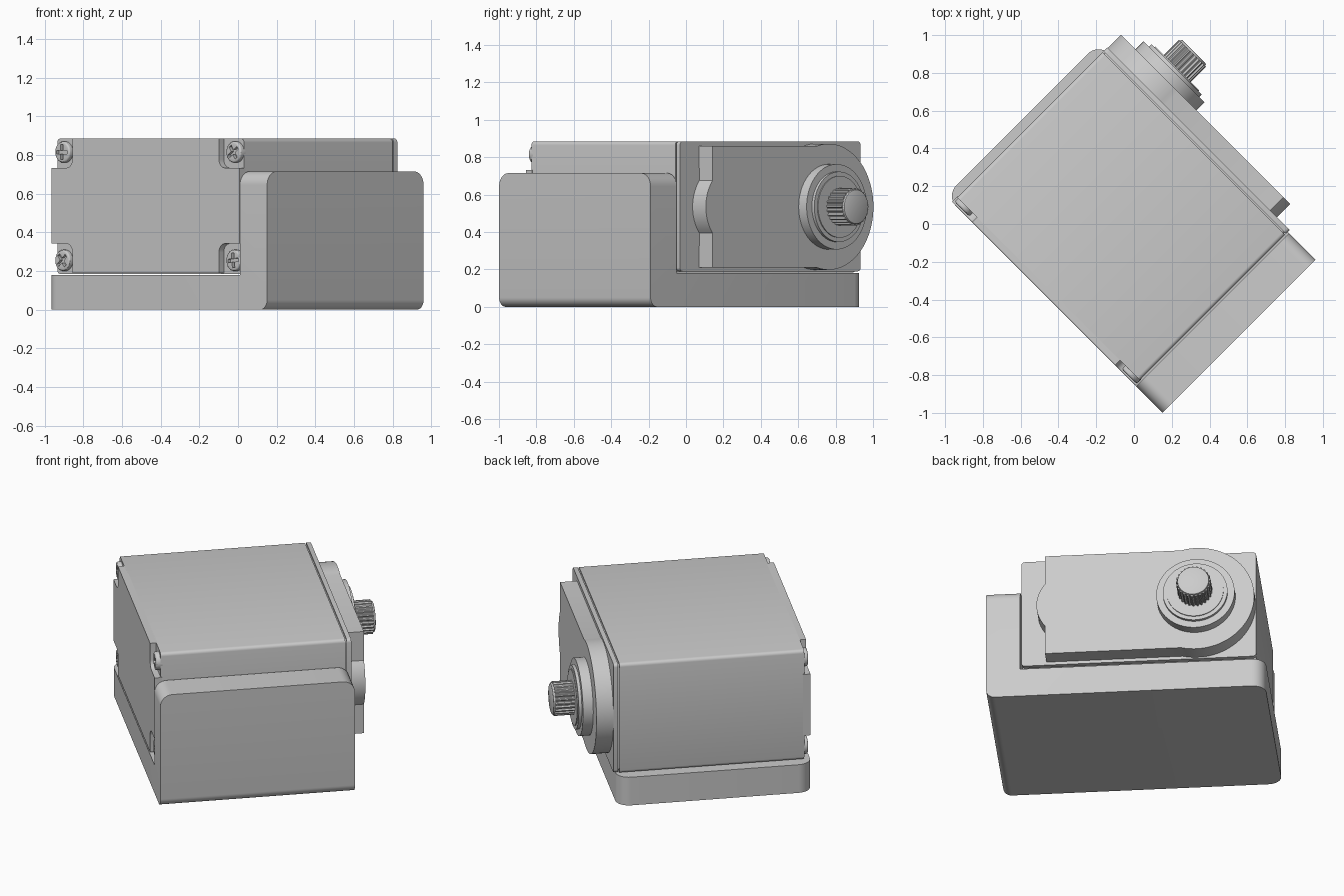
import bpy, bmesh
from math import sin, cos, pi, radians, asin
from mathutils import Matrix

if "Cube" in bpy.data.objects:
    bpy.data.objects.remove(bpy.data.objects["Cube"], do_unlink=True)

grey = bpy.data.materials.new("plain grey")
grey.use_nodes = True
COLOUR = (0.6, 0.6, 0.6, 1)
grey.diffuse_color = COLOUR
grey.node_tree.nodes["Principled BSDF"].inputs["Base Color"].default_value = COLOUR

# Parts are drawn in a straight frame, then turned 45 degrees about z
TURN = Matrix.Rotation(radians(-45), 4, "Z")
AXIS_U, AXIS_Z = -0.42, 0.535


def arc(cu, cz, r, start, end, steps):
    return [(cu + r * cos(start + (end - start) * i / steps),
             cz + r * sin(start + (end - start) * i / steps)) for i in range(steps + 1)]


def circle(cu, cz, r, n=48):
    return arc(cu, cz, r, 0, 2 * pi, n)[:-1]


def rect(u0, u1, z0, z1):
    return [(u0, z0), (u1, z0), (u1, z1), (u0, z1)]


def bevel(bm, test, width, segments=6):
    """Round the edges whose midpoint and direction pass the test."""
    edges = []
    for e in bm.edges:
        a, b = e.verts
        if test((a.co + b.co) / 2, (b.co - a.co).normalized()):
            edges.append(e)
    bmesh.ops.bevel(bm, geom=edges, offset=width, segments=segments,
                    profile=0.5, affect="EDGES")


def prism(name, outline, v0, v1, rounds=()):
    """Extrude a (u, z) outline along the shaft direction."""
    bm = bmesh.new()
    face = bm.faces.new([bm.verts.new((u, v0, z)) for u, z in outline])
    out = bmesh.ops.extrude_face_region(bm, geom=[face])
    for item in out["geom"]:
        if isinstance(item, bmesh.types.BMVert):
            item.co.y = v1
    bmesh.ops.recalc_face_normals(bm, faces=bm.faces[:])
    for test, width, segments in rounds:
        bevel(bm, test, width, segments)
    bm.transform(TURN)
    mesh = bpy.data.meshes.new(name)
    bm.to_mesh(mesh)
    bm.free()
    mesh.materials.append(grey)
    ob = bpy.data.objects.new(name, mesh)
    bpy.context.collection.objects.link(ob)
    return ob


# L-shaped bracket with rounded plate corners, wall corners and bend
prism("bracket",
      [(-0.81, 0), (0.813, 0), (0.813, 0.715), (0.615, 0.715), (0.615, 0.18), (-0.81, 0.18)],
      -0.60, 0.545,
      [(lambda m, d: abs(d.z) > 0.9 and m.x < -0.8, 0.08, 8),
       (lambda m, d: abs(d.x) > 0.9 and m.z > 0.7, 0.07, 8),
       (lambda m, d: abs(d.y) > 0.9 and m.x > 0.8 and m.z < 0.01, 0.05, 8)])

# Case and the thin back cover, parted by a narrow seam
along = [(lambda m, d: abs(d.y) > 0.9, 0.02, 4)]
prism("case", rect(-0.76, 0.606, 0.185, 0.885), -0.562, 0.525, along)
prism("case_seam", rect(-0.75, 0.596, 0.195, 0.875), 0.52, 0.54, along)
prism("back_cover", rect(-0.76, 0.606, 0.19, 0.885), 0.533, 0.56, along)

# Front lid with a notch at each corner
u0, u1, z0, z1, n = -0.765, 0.61, 0.19, 0.885, 0.152
lid = [(u0 + n, z0), (u1 - n, z0), (u1 - n, z0 + n), (u1, z0 + n),
       (u1, z1 - n), (u1 - n, z1 - n), (u1 - n, z1), (u0 + n, z1),
       (u0 + n, z1 - n), (u0, z1 - n), (u0, z0 + n), (u0 + n, z0 + n)]


def inner_corner(m, d):
    return abs(d.y) > 0.9 and u0 + 0.1 < m.x < u1 - 0.1 and z0 + 0.1 < m.z < z1 - 0.1


prism("front_lid", lid, -0.598, -0.555, [(inner_corner, 0.045, 5)])

# Cross-slotted screws in the lid notches
SCREWS = [("upper_right", -0.70, 0.815, 0), ("upper_left", 0.552, 0.815, 0.6),
          ("lower_right", -0.70, 0.255, 0.7), ("lower_left", 0.552, 0.255, 0.1)]
for label, cu, cz, turn in SCREWS:
    head = prism("screw_" + label, circle(cu, cz, 0.055, 32), -0.588, -0.55,
                 [(lambda m, d: m.y < -0.587, 0.01, 3)])
    w, r = 0.009, 0.038
    plus = [(w, w), (w, r), (-w, r), (-w, w), (-r, w), (-r, -w),
            (-w, -w), (-w, -r), (w, -r), (w, -w), (r, -w), (r, w)]
    plus = [(cu + a * cos(turn) - b * sin(turn), cz + a * sin(turn) + b * cos(turn))
            for a, b in plus]
    cutter = prism("slot_cutter", plus, -0.62, -0.57)
    cutter.hide_render = True
    cut = head.modifiers.new("slot", "BOOLEAN")
    cut.operation, cut.object, cut.solver = "DIFFERENCE", cutter, "EXACT"
    graph = bpy.context.evaluated_depsgraph_get()
    mesh = bpy.data.meshes.new_from_object(head.evaluated_get(graph))
    head.modifiers.clear()
    head.data = mesh
    bpy.data.objects.remove(cutter, do_unlink=True)

# Raised gear cover: straight plate, round end and a small bulge opposite
half, big = 0.325, 0.337
spread = asin(half / big)
tab = asin(0.14 / 0.22)
cover = ([(0.46, AXIS_Z + half)]
         + arc(AXIS_U, AXIS_Z, big, spread, 2 * pi - spread, 48)
         + [(0.46, AXIS_Z - half)]
         + arc(0.29, AXIS_Z, 0.22, -tab, tab, 14))
prism("gear_cover", cover, 0.555, 0.66)

# Stepped bearing boss
for name, r, end in (("boss_outer", 0.228, 0.72), ("boss_middle", 0.188, 0.738),
                     ("boss_inner", 0.165, 0.744)):
    prism(name, circle(AXIS_U, AXIS_Z, r, 64), 0.65, end)

# Splined output shaft with a plain tip
teeth = 25
spline = []
for i in range(teeth * 4):
    r = 0.101 if i % 4 < 2 else 0.093
    a = 2 * pi * i / (teeth * 4)
    spline.append((AXIS_U + r * cos(a), AXIS_Z + r * sin(a)))
prism("shaft_spline", spline, 0.73, 0.858)
prism("shaft_tip", circle(AXIS_U, AXIS_Z, 0.093), 0.85, 0.87,
      [(lambda m, d: m.y > 0.869, 0.008, 2)])

# Smooth the rounded parts while keeping crisp edges
for ob in bpy.context.collection.objects:
    if ob.type == "MESH":
        bpy.ops.object.select_all(action="DESELECT")
        ob.select_set(True)
        bpy.context.view_layer.objects.active = ob
        bpy.ops.object.shade_smooth_by_angle(angle=radians(30))
